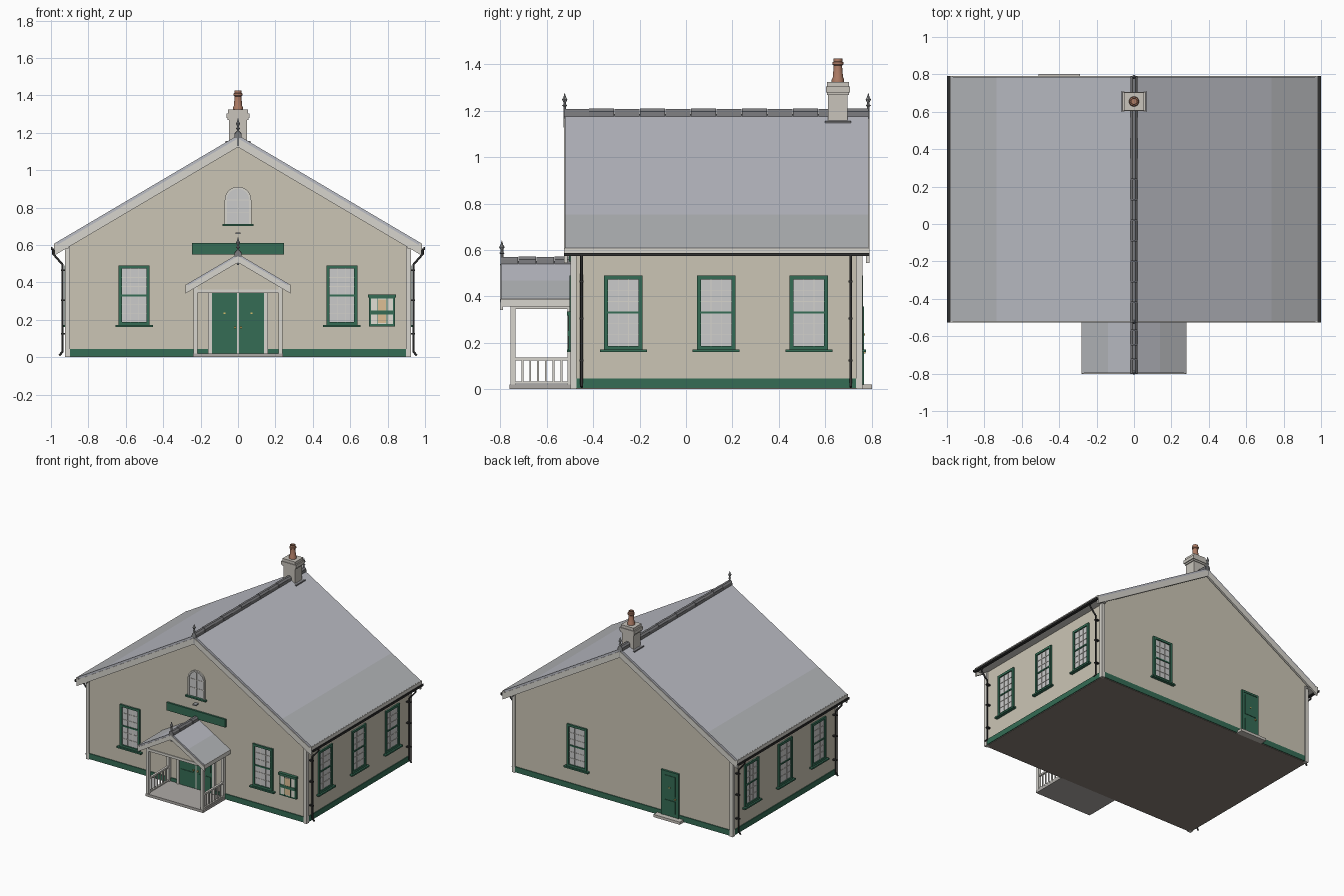
import bpy, bmesh, math

if "Cube" in bpy.data.objects:
    bpy.data.objects.remove(bpy.data.objects["Cube"])

COL = dict(wall=(.60, .56, .46), trim=(.68, .66, .61), green=(.035, .15, .09), glass=(.70, .71, .72),
           slate=(.50, .51, .56), slate_low=(.45, .46, .48), ridge=(.20, .20, .21), black=(.03, .03, .03),
           floor=(.25, .21, .18), stone=(.58, .55, .50), pot=(.42, .20, .13), paper=(.72, .52, .30),
           cream=(.75, .74, .66), brass=(.70, .52, .15), iron=(.33, .34, .35), deck=(.42, .40, .38))
MATS = {}


def mat(key):
    if key not in MATS:
        MATS[key] = bpy.data.materials.new(key)
        MATS[key].diffuse_color = (*COL[key], 1)
    return MATS[key]


def finish(name, bm, keys, loc=(0, 0, 0), rot=0.0):
    bmesh.ops.recalc_face_normals(bm, faces=bm.faces)
    me = bpy.data.meshes.new(name)
    bm.to_mesh(me)
    bm.free()
    for k in keys:
        me.materials.append(mat(k))
    ob = bpy.data.objects.new(name, me)
    ob.location, ob.rotation_euler = loc, (0, 0, rot)
    bpy.context.collection.objects.link(ob)
    return ob


def boxes(name, items, loc=(0, 0, 0), rot=0.0):
    """items: (colour, x0, x1, y0, y1, z0, z1)"""
    bm, keys = bmesh.new(), []
    for k, x0, x1, y0, y1, z0, z1 in items:
        if k not in keys:
            keys.append(k)
        vs = bmesh.ops.create_cube(bm, size=1)['verts']
        for v in vs:
            v.co = ((x0 + x1) / 2 + v.co.x * (x1 - x0), (y0 + y1) / 2 + v.co.y * (y1 - y0),
                    (z0 + z1) / 2 + v.co.z * (z1 - z0))
        for f in {f for v in vs for f in v.link_faces}:
            f.material_index = keys.index(k)
    return finish(name, bm, keys, loc, rot)


def prism(name, pts, y0, y1, *keys):
    """Extrude an x-z profile along y."""
    bm = bmesh.new()
    a = [bm.verts.new((x, y0, z)) for x, z in pts]
    b = [bm.verts.new((x, y1, z)) for x, z in pts]
    bm.faces.new(a)
    bm.faces.new(b[::-1])
    for i in range(len(a)):
        j = (i + 1) % len(a)
        bm.faces.new((a[i], a[j], b[j], b[i]))
    return finish(name, bm, keys)


def chevron(apex, half, t, split=None):
    s = .59
    xs = [-half, 0, half] if split is None else [-half, -split, 0, split, half]
    top = [(x, apex - s * abs(x)) for x in xs]
    return top + [(x, z - t) for x, z in reversed(top)]


def lathe(name, prof, loc, key, n=12):
    bm = bmesh.new()
    rings = [[bm.verts.new((r * math.cos(i * math.tau / n), r * math.sin(i * math.tau / n), z))
              for i in range(n)] for r, z in prof]
    for p, q in zip(rings, rings[1:]):
        for i in range(n):
            bm.faces.new((p[i], p[(i + 1) % n], q[(i + 1) % n], q[i]))
    bm.faces.new(rings[0])
    bm.faces.new(rings[-1])
    ob = finish(name, bm, [key], loc)
    bpy.context.view_layer.objects.active = ob
    ob.select_set(True)
    bpy.ops.object.shade_smooth_by_angle()
    ob.select_set(False)


W, F, B = .915, -.49, .752      # wall half width, front and back wall planes
FRONT, BACK = 0, math.pi

# Walls, floor slab, plinth and corner boards
prism('walls', [(-W, .004), (W, .004), (W, 1.165 - .59 * W), (0, 1.165), (-W, 1.165 - .59 * W)], F, B, 'wall')
boxes('floor_slab', [('floor', -W, W, F, B, 0, .006)])
boxes('plinth', [('green', -W - .006, W + .006, F - .006, F + .02, .004, .045),
                 ('green', -W - .006, W + .006, B - .02, B + .006, .004, .045),
                 ('green', -W - .006, -W + .02, F, B, .004, .045),
                 ('green', W - .02, W + .006, F, B, .004, .045)])
boxes('corner_boards', [('trim', min(s * (W + .009), s * (W - .017)), max(s * (W + .009), s * (W - .017)), y0, y1, 0, .60)
                        for s in (-1, 1) for y0, y1 in ((F - .009, F + .018), (B - .018, B + .009))])

# Main roof, bargeboards, ridge tiles
roof = prism('main_roof', chevron(1.187, .98, .028, .735), -.522, .786, 'slate', 'slate_low')
for p in roof.data.polygons:
    p.material_index = int(abs(p.center.x) > .74)
for nm, y0, y1 in (('front_bargeboard', -.527, -.512), ('back_bargeboard', .776, .791)):
    prism(nm, chevron(1.170, .982, .047), y0, y1, 'trim')


def ridge(name, y0, y1, z, n):
    step = (y1 - y0) / n
    for i in range(n):
        d = .002 * (i % 2)
        prism(f'{name}_{i}', [(-.02, z - .016), (-.017 - d, z + .008), (-.008, z + .018 + d), (.008, z + .018 + d),
                              (.017 + d, z + .008), (.02, z - .016)], y0 + i * step, y0 + (i + 1) * step - .002, 'ridge')


ridge('ridge_tile', -.527, .79, 1.189, 12)
FINIAL = [(.006, -.06), (.006, .03), (.011, .034), (.006, .04), (.006, .05), (.012, .06), (.006, .07), (.001, .088)]
for nm, y, z in (('front_finial', -.523, 1.188), ('back_finial', .786, 1.188), ('porch_finial', -.794, .552)):
    lathe(nm, FINIAL, (0, y, z), 'iron', 8)

# Eaves fascia, gutters and downpipes on both sides
for s, side in ((-1, 'left'), (1, 'right')):
    def span(a, b):
        return min(s * a, s * b), max(s * a, s * b)
    boxes(side + '_fascia', [('trim', *span(.968, .985), -.527, .791, .58, .608),
                             ('trim', *span(W - .01, .97), -.52, .785, .58, .588)])
    boxes(side + '_gutter', [('black', *span(.978, 1.0), -.527, .791, .573, .581),
                             ('black', *span(.993, 1.0), -.527, .791, .573, .588)])
    for k, y in (('front', -.45), ('back', .71)):
        cu = bpy.data.curves.new('pipe', 'CURVE')
        cu.dimensions, cu.bevel_depth, cu.bevel_resolution, cu.use_fill_caps = '3D', .006, 2, True
        sp = cu.splines.new('POLY')
        path = [(.988, .575), (.988, .552), (.938, .495), (.938, .03), (.955, .009)]
        sp.points.add(len(path) - 1)
        for p, (x, z) in zip(sp.points, path):
            p.co = (s * x, y, z, 1)
        cu.materials.append(mat('black'))
        bpy.context.collection.objects.link(bpy.data.objects.new(f'{side}_{k}_downpipe', cu))
        boxes(f'{side}_{k}_pipe_brackets', [('black', *span(W, .946), y - .009, y + .009, z, z + .008)
                                            for z in (.12, .30, .46)])


# Sash windows: local front faces -y
def window(name, loc, rot):
    w, z0, z1, t = .083, .17, .49, .017
    it = [('glass', -w + t, w - t, -.003, .004, z0, z1),
          ('green', -w, -w + t, -.012, .004, z0, z1), ('green', w - t, w, -.012, .004, z0, z1),
          ('green', -w, w, -.012, .004, z1 - t, z1), ('green', -w, w, -.012, .004, z0, z0 + t),
          ('green', -w + t, w - t, -.009, 0, .325, .335), ('green', -w - .018, w + .018, -.024, .004, .16, .171)]
    it += [('trim', x - .0015, x + .0015, -.006, 0, z0 + t, z1 - t) for x in (-.022, .022)]
    it += [('trim', -w + t, w - t, -.006, 0, z - .0015, z + .0015) for z in (.234, .282, .378, .426)]
    boxes(name, it, loc, rot)


for i, y in enumerate((-.27, .13, .53)):
    window(f'right_window_{i}', (W, y, 0), math.pi / 2)
    window(f'left_window_{i}', (-W, y, 0), -math.pi / 2)
window('front_window_left', (-.555, F, 0), FRONT)
window('front_window_right', (.555, F, 0), FRONT)
window('back_window', (.38, B, 0), BACK)


# Arched gable window
def arch(r, base, spring=.84, n=14):
    return [(r, base)] + [(r * math.cos(math.pi * i / n), spring + r * math.sin(math.pi * i / n))
                          for i in range(n + 1)] + [(-r, base)]


prism('arched_glass', arch(.066, .71), F - .003, F + .004, 'glass')
prism('arched_frame', arch(.071, .709) + arch(.060, .709)[::-1], F - .011, F + .004, 'trim')
boxes('arched_bars', [('trim', -.002, .002, F - .006, F, .71, .90), ('trim', -.06, .06, F - .006, F, .773, .777),
                      ('trim', -.06, .06, F - .006, F, .838, .842),
                      ('green', -.084, .084, F - .022, F + .004, .70, .711)])

# Sign board with small lamp above, and notice board
boxes('sign_board', [('green', -.245, .245, F - .014, F, .55, .61), ('iron', -.014, .014, F - .035, F, .658, .666)])
boxes('notice_board', [('green', .70, .84, F - .016, F, .165, .335), ('cream', .711, .829, F - .018, F, .177, .313),
                       ('paper', .748, .792, F - .020, F, .182, .308), ('green', .742, .747, F - .022, F, .17, .32),
                       ('green', .793, .798, F - .022, F, .17, .32), ('green', .705, .835, F - .022, F, .228, .25),
                       ('green', .695, .845, F - .024, F, .318, .335)])


# Doors: one leaf with raised panels
def leaf(x0, x1, knob):
    m = (x0 + x1) / 2
    it = [('green', x0, x1, -.012, .004, .02, .345), ('brass', knob - .005, knob + .005, -.022, -.01, .153, .163),
          ('brass', m - .006, m + .006, -.019, -.01, .232, .24)]
    return it + [('green', x0 + .014, x1 - .014, -.016, 0, a, b) for a, b in ((.045, .14), (.175, .325))]


boxes('front_doors', leaf(-.138, -.006, -.017) + leaf(.006, .138, .017) + [
    ('trim', -.16, -.138, -.018, .004, .02, .36), ('trim', .138, .16, -.018, .004, .02, .36),
    ('trim', -.16, .16, -.018, .004, .345, .362), ('trim', -.006, .006, -.010, .004, .02, .345)], (0, F, 0), FRONT)
boxes('back_door', leaf(-.06, .06, .045) + [
    ('green', -.073, -.06, -.016, .004, .02, .355), ('green', .06, .073, -.016, .004, .02, .355),
    ('green', -.073, .073, -.016, .004, .342, .357)], (-.40, B, 0), BACK)
boxes('back_step', [('stone', -.51, -.29, B, .803, 0, .02)])

# Porch: deck, posts, beams, gable, roof
boxes('porch_deck', [('deck', -.24, .24, -.76, F, 0, .02)])
posts = []
for s in (-1, 1):
    x0, x1 = s * .228 - .011, s * .228 + .011
    posts += [('trim', x0, x1, -.757, -.735, .02, .36), ('trim', x0, x1, -.512, F, .02, .36),
              ('trim', x0, x1, -.757, F, .345, .40)]
posts.append(('trim', -.239, .239, -.757, -.737, .343, .362))
boxes('porch_posts', posts)
prism('porch_gable', [(-.235, .36), (.235, .36), (.235, .395), (0, .53), (-.235, .395)], -.752, -.742, 'wall')
proof = prism('porch_roof', chevron(.552, .28, .02, .14), -.797, F, 'slate', 'slate_low')
for p in proof.data.polygons:
    p.material_index = int(abs(p.center.x) > .15)
prism('porch_bargeboard', chevron(.540, .281, .034), -.802, -.789, 'trim')
boxes('porch_fascia', [('trim', min(s * .268, s * .282), max(s * .268, s * .282), -.80, F, .357, .388) for s in (-1, 1)])
ridge('porch_ridge_tile', -.80, -.49, .552, 4)

# Side balustrades
rails = []
for s in (-1, 1):
    x = s * .228
    rails += [('trim', x - .008, x + .008, -.74, -.505, a, b) for a, b in ((.024, .032), (.124, .136))]
    rails += [('trim', x - .004, x + .004, y - .004, y + .004, .03, .126) for y in [-.705 + .0335 * i for i in range(6)]]
boxes('porch_balustrades', rails)

# Chimney with flashing, corbels and pot
CY = .655
boxes('chimney', [(k, -a, a, CY - b, CY + b, z0, z1) for k, a, b, z0, z1 in (
    ('ridge', .066, .056, 1.147, 1.157), ('stone', .048, .042, 1.12, 1.315), ('stone', .055, .047, 1.268, 1.28),
    ('stone', .062, .052, 1.28, 1.304), ('stone', .053, .047, 1.304, 1.325))])
lathe('chimney_pot', [(.027, 1.32), (.027, 1.335), (.022, 1.345), (.018, 1.395), (.024, 1.40), (.024, 1.41),
                      (.019, 1.412), (.019, 1.425), (.014, 1.425), (.014, 1.37)], (0, CY, 0), 'pot', 16)

for m in bpy.data.materials:
    if m.users and not m.is_grease_pencil:
        m.use_nodes = True
        m.node_tree.nodes["Principled BSDF"].inputs["Base Color"].default_value = m.diffuse_color
